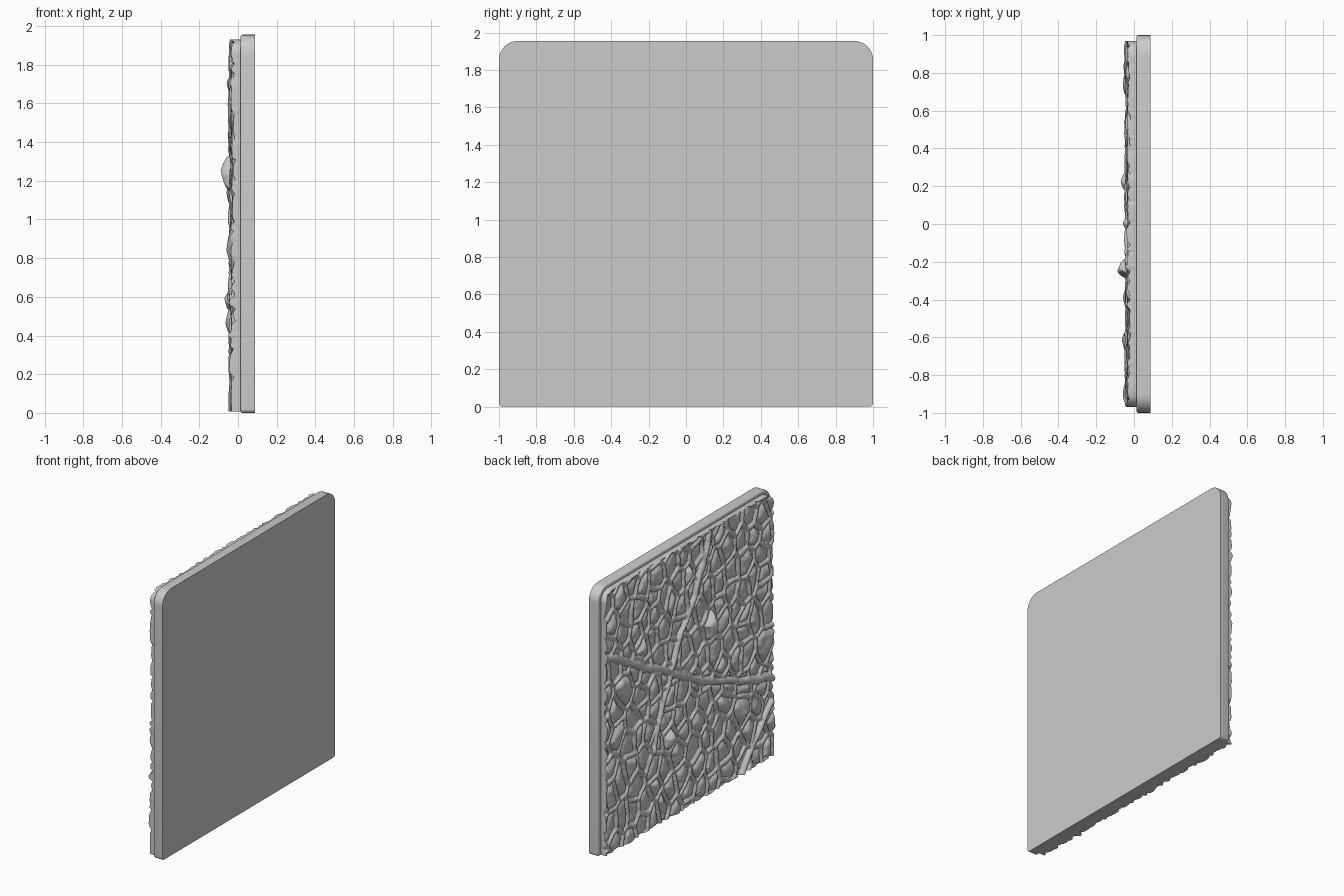
import bpy, bmesh, math, random
from mathutils import Vector, noise, kdtree

random.seed(7)
if "Cube" in bpy.data.objects:
    bpy.data.objects.remove(bpy.data.objects["Cube"], do_unlink=True)

GREY = (0.6, 0.6, 0.6, 1.0)
grey = bpy.data.materials.new("stone_grey")
grey.use_nodes = True
grey.diffuse_color = GREY
grey.node_tree.nodes["Principled BSDF"].inputs["Base Color"].default_value = GREY


def finish(bm, name, angle):
    bmesh.ops.recalc_face_normals(bm, faces=bm.faces)
    mesh = bpy.data.meshes.new(name)
    bm.to_mesh(mesh)
    bm.free()
    obj = bpy.data.objects.new(name, mesh)
    bpy.context.collection.objects.link(obj)
    mesh.materials.append(grey)
    bpy.ops.object.select_all(action='DESELECT')
    obj.select_set(True)
    bpy.context.view_layer.objects.active = obj
    bpy.ops.object.shade_smooth_by_angle(angle=math.radians(angle))
    return obj


def rounded_outline(half, top, r_top, r_bottom, steps=8):
    """Rounded rectangle in the y-z plane, wide radius above, tight below."""
    corners = [(1, r_bottom, -90), (1, r_top, 0), (-1, r_top, 90), (-1, r_bottom, 180)]
    points = []
    for side, r, start in corners:
        z = r if r == r_bottom else top - r
        for i in range(steps + 1):
            a = math.radians(start + 90 * i / steps)
            points.append((side * (half - r) + r * math.cos(a), z + r * math.sin(a)))
    return points


# Backing plate, its rim softened on the stone side
TOP = 1.955
bm = bmesh.new()
outline = rounded_outline(1.0, TOP, 0.1, 0.02)
face = bm.faces.new([bm.verts.new((0.087, y, z)) for y, z in outline])
new = bmesh.ops.extrude_face_region(bm, geom=[face])["geom"]
bmesh.ops.translate(bm, verts=[v for v in new if isinstance(v, bmesh.types.BMVert)],
                    vec=(-0.075, 0, 0))
if not any(f.calc_center_median().x > 0.08 for f in bm.faces):
    bm.faces.new([v for v in bm.verts if v.co.x > 0.08])
rim = [e for e in bm.edges if all(v.co.x < 0.02 for v in e.verts)]
bmesh.ops.bevel(bm, geom=rim, offset=0.012, segments=3, affect='EDGES', profile=0.5)
finish(bm, "backing_plate", 40)

# Stones: a few prominent ones (y, z, height), the rest scattered on a loose grid
STRETCH = 0.8
stones = [(-0.25, 1.26, 0.088), (0.0, 1.7, 0.062), (0.55, 1.36, 0.055), (0.74, 1.14, 0.06),
          (0.22, 0.6, 0.072), (-0.9, 0.85, 0.055), (-0.6, 0.46, 0.06), (0.84, 0.84, 0.055),
          (0.25, 1.05, 0.066), (-0.4, 0.6, 0.058), (0.8, 0.5, 0.05), (-0.75, 1.7, 0.05)]
prominent = len(stones)
COLS, ROWS = 13, 12
for row in range(-1, ROWS + 1):
    for col in range(-1, COLS + 1):
        y = -0.96 + 1.92 * (col + 0.5 * (row % 2) + random.uniform(0.1, 0.7)) / COLS
        z = 1.93 * (row + random.uniform(0.15, 0.85)) / ROWS
        if all(math.hypot(y - s[0], (z - s[1]) * STRETCH) > 0.1 for s in stones[:prominent]):
            stones.append((y, z, random.uniform(0.026, 0.046)))

seeds = [Vector((y, z * STRETCH, 0)) for y, z, h in stones]
tilts = [(random.uniform(-0.08, 0.08), random.uniform(-0.08, 0.08)) for s in stones]
tree = kdtree.KDTree(len(seeds))
for i, s in enumerate(seeds):
    tree.insert(s, i)
tree.balance()

# Long mortar veins that cross the wall
veins = [[(0.97, 1.47), (0.51, 1.22), (-0.06, 0.9), (-0.51, 0.72), (-0.97, 0.57)],
         [(-0.23, 1.9), (-0.06, 1.51), (0.15, 1.21), (0.3, 0.9), (0.42, 0.55)],
         [(-0.95, 0.4), (-0.8, 0.25), (-0.6, 0.02)]]


def vein_distance(y, z):
    p, best = Vector((y, z)), 1.0
    for path in veins:
        for a, b in zip(path, path[1:]):
            a, b = Vector(a), Vector(b)
            t = max(0, min(1, (p - a).dot(b - a) / (b - a).length_squared))
            best = min(best, (p - a.lerp(b, t)).length)
    return best


def relief(y, z):
    """Height of the wall: domed stones, grooves and round mortar ropes."""
    at = Vector((y, z, 0))
    warp = noise.noise_vector(at * 7) * 0.02
    p = Vector((y + warp.x, z * STRETCH + warp.y, 0))
    near = tree.find_n(p, 5)
    (first, i, d1) = near[0]
    edge = min((d * d - d1 * d1) / (2 * (s - first).length) for s, j, d in near[1:])
    vein = vein_distance(y + warp.x, z + warp.y)
    edge = min(edge, max(0, vein - 0.01))
    # Stone rises steeply from the groove and then domes gently
    off = p - first
    rise = max(0, min(1, (edge - 0.013) / 0.045))
    dome = 0.012 + (stones[i][2] - 0.012) * (1 - (1 - rise) ** 2)
    dome += rise * (tilts[i][0] * off.x + tilts[i][1] * off.y)
    if i < prominent:
        dome -= 0.25 * rise * off.length * stones[i][2] / 0.06
    rope = 0.016 + 0.019 * math.sqrt(max(0, 1 - (edge / 0.016) ** 2))
    big = 0.016 + 0.032 * math.sqrt(max(0, 1 - (vein / 0.024) ** 2))
    rough = 0.004 * noise.noise(at * 22) + 0.007 * noise.noise(at * 5)
    return max(dome, rope, big, 0.014) + rough


# Stone facing: a fine grid narrowed at the top corners, with side walls
N, HALF, LOW, HIGH, R = 260, 0.968, 0.006, 1.93, 0.08
bm = bmesh.new()
rows = []
for r in range(N + 1):
    z = LOW + (HIGH - LOW) * r / N
    over = max(0, z - (HIGH - R))
    width = HALF - R + math.sqrt(max(0, R * R - over * over))
    row = []
    for c in range(N + 1):
        y = width * (2 * c / N - 1)
        row.append(bm.verts.new((-relief(y, z), y, z)))
    rows.append(row)
for lower, upper in zip(rows, rows[1:]):
    for c in range(N):
        bm.faces.new((lower[c], lower[c + 1], upper[c + 1], upper[c]))
border = [e for e in bm.edges if e.is_boundary]
walls = bmesh.ops.extrude_edge_only(bm, edges=border)["geom"]
for v in walls:
    if isinstance(v, bmesh.types.BMVert):
        v.co.x = 0.02
finish(bm, "stone_facing", 60)
